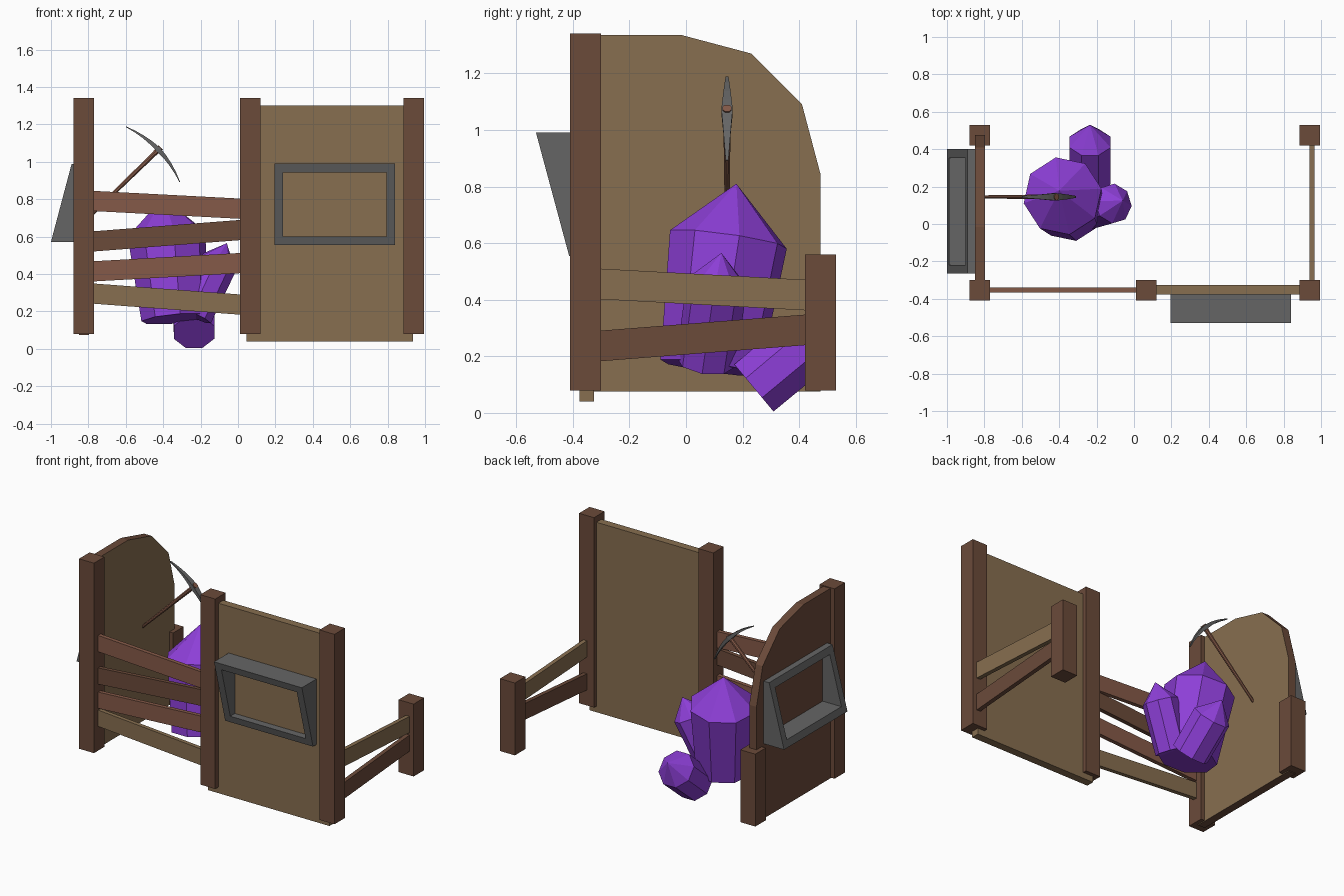
import bpy, bmesh, math
from mathutils import Vector

if "Cube" in bpy.data.objects:
    bpy.data.objects.remove(bpy.data.objects["Cube"])


def material(name, rgb):
    m = bpy.data.materials.new(name)
    m.diffuse_color = (*rgb, 1)
    m.use_nodes = True
    m.node_tree.nodes["Principled BSDF"].inputs["Base Color"].default_value = m.diffuse_color
    return m


BROWN = material("dark_wood", (0.147, 0.069, 0.042))
RED = material("red_wood", (0.235, 0.102, 0.065))
TAN = material("tan_wood", (0.242, 0.156, 0.08))
GREY = material("grey_metal", (0.13, 0.13, 0.13))
PURPLE = material("purple_crystal", (0.27, 0.05, 0.69))


def finish(name, bm, mat):
    bmesh.ops.recalc_face_normals(bm, faces=bm.faces)
    me = bpy.data.meshes.new(name)
    bm.to_mesh(me)
    bm.free()
    me.materials.append(mat)
    ob = bpy.data.objects.new(name, me)
    bpy.context.collection.objects.link(ob)
    return ob


def loft(name, rings, mat):
    """Skin a list of closed rings, capping both ends; one-point rings become tips."""
    bm = bmesh.new()
    vs = [[bm.verts.new(p) for p in r] for r in rings]
    for a, b in zip(vs, vs[1:]):
        n = len(a)
        for i in range(n):
            j = (i + 1) % n
            bm.faces.new((a[i], a[j], b[0]) if len(b) == 1 else (a[i], a[j], b[j], b[i]))
    for r in (vs[0], vs[-1]):
        if len(r) > 2:
            bm.faces.new(r)
    return finish(name, bm, mat)


def prism(name, pts, axis, lo, hi, mat):
    """Extrude a 2D outline along x (pts are y,z) or y (pts are x,z)."""
    def at(d):
        return [(d, a, b) if axis == 'x' else (a, d, b) for a, b in pts]
    return loft(name, [at(lo), at(hi)], mat)


def box(name, x0, x1, y0, y1, z0, z1, mat):
    return prism(name, [(x0, z0), (x1, z0), (x1, z1), (x0, z1)], 'y', y0, y1, mat)


def rail(name, axis, s, e, zs, ze, lo, hi, mat, h=0.108):
    prism(name, [(s, zs), (e, ze), (e, ze + h), (s, zs + h)], axis, lo, hi, mat)


# Posts
for name, x, y, top in (("front_left_post", -0.825, -0.355, 1.34),
                        ("front_middle_post", 0.065, -0.355, 1.34),
                        ("front_right_post", 0.94, -0.355, 1.34),
                        ("back_left_post", -0.825, 0.475, 0.56),
                        ("back_right_post", 0.94, 0.475, 0.56)):
    box(name, x - 0.055, x + 0.055, y - 0.055, y + 0.055, 0.08, top, BROWN)

# Panels; the side one has a rounded back corner and a tan inner face
box("front_panel", 0.045, 0.935, -0.377, -0.325, 0.04, 1.30, TAN)
side = prism("side_panel", [(-0.36, 0.075), (0.475, 0.075), (0.475, 0.845), (0.41, 1.09),
                            (0.23, 1.27), (-0.015, 1.335), (-0.36, 1.335)],
             'x', -0.85, -0.797, BROWN)
side.data.materials.append(TAN)
for p in side.data.polygons:
    if p.normal.x > 0.9:
        p.material_index = 1

# Crooked fence rails
for i, (zl, zr, m) in enumerate(((0.737, 0.695, RED), (0.52, 0.582, BROWN),
                                 (0.36, 0.405, RED), (0.242, 0.182, TAN))):
    rail(f"front_rail_{i + 1}", 'y', -0.78, 0.02, zl, zr, -0.367, -0.34, m)
rail("side_rail_upper", 'x', -0.31, 0.43, 0.402, 0.362, 0.937, 0.965, TAN)
rail("side_rail_lower", 'x', -0.31, 0.43, 0.182, 0.24, 0.937, 0.965, BROWN)


# Slanted box frames, open down to the panel
def frame(name, a0, a1, z0, z1, back, d_bot, d_top, place, t=0.046):
    def rect(i, front):
        zs = (z0 + i, z1 - i)
        cs = ((a0 + i, zs[0]), (a1 - i, zs[0]), (a1 - i, zs[1]), (a0 + i, zs[1]))
        return [place(a, d_bot + (d_top - d_bot) * (z - z0) / (z1 - z0) if front else back, z)
                for a, z in cs]
    bm = bmesh.new()
    loops = [[bm.verts.new(p) for p in rect(i, f)]
             for i, f in ((0, False), (0, True), (t, True), (t, False))]
    for k in range(4):
        a, b = loops[k], loops[(k + 1) % 4]
        for i in range(4):
            j = (i + 1) % 4
            bm.faces.new((a[i], a[j], b[j], b[i]))
    finish(name, bm, GREY)


frame("front_frame", 0.195, 0.84, 0.555, 0.99, -0.375, -0.413, -0.53,
      lambda a, d, z: (a, d, z))
frame("side_frame", -0.265, 0.4, 0.572, 0.987, -0.848, -1.0, -0.89,
      lambda a, d, z: (d, a, z))


# Eight-sided crystals: base ring, shoulder ring, tip
def ring(c, u, v, r, n=8):
    return [c + r * (math.cos(t) * u + math.sin(t) * v)
            for t in (math.tau * (i + 0.5) / n for i in range(n))]


def spike(name, base, tip, r0, r1, cone, mat):
    base, tip = Vector(base), Vector(tip)
    q = (tip - base).to_track_quat('Z', 'Y')
    u, v = q @ Vector((1, 0, 0)), q @ Vector((0, 1, 0))
    mid = tip - (tip - base).normalized() * cone
    return loft(name, [ring(base, u, v, r0), ring(mid, u, v, r1), [tip]], mat)


spike("main_crystal", (-0.34, 0.085, 0.16), (-0.40, 0.178, 0.81), 0.18, 0.212, 0.20, PURPLE)
spike("back_crystal", (-0.235, 0.24, 0.088), (-0.235, 0.53, 0.33), 0.117, 0.119, 0.12, PURPLE)
spike("right_crystal", (-0.24, 0.07, 0.18), (-0.06, 0.125, 0.565), 0.105, 0.108, 0.12, PURPLE)

# Pickaxe stuck in the side panel
Y = 0.145
d = Vector((0.71, 0, 0.70)).normalized()
u, v = Vector((0, 1, 0)), d.cross(Vector((0, 1, 0)))
start, end = Vector((-0.805, Y, 0.695)), Vector((-0.413, Y, 1.077))
loft("pickaxe_handle", [ring(start, u, v, 0.009), ring(end - d * 0.05, u, v, 0.014),
                        ring(end, u, v, 0.018)], RED)

# Curved pickaxe head, tapering to both tips
p0, p1, p2 = Vector((-0.598, Y, 1.187)), Vector((-0.395, Y, 1.09)), Vector((-0.312, Y, 0.893))
rings = []
for i in range(9):
    t = i / 8
    c = (1 - t) ** 2 * p0 + 2 * t * (1 - t) * p1 + t * t * p2
    tan = ((1 - t) * (p1 - p0) + t * (p2 - p1)).normalized()
    k = 1 - abs(2 * t - 1)
    w, h = 0.005 + 0.015 * k, 0.002 + 0.011 * k
    n = tan.cross(u)
    rings.append([c + w * u + h * n, c - w * u + h * n, c - w * u - h * n, c + w * u - h * n])
loft("pickaxe_head", rings, GREY)
